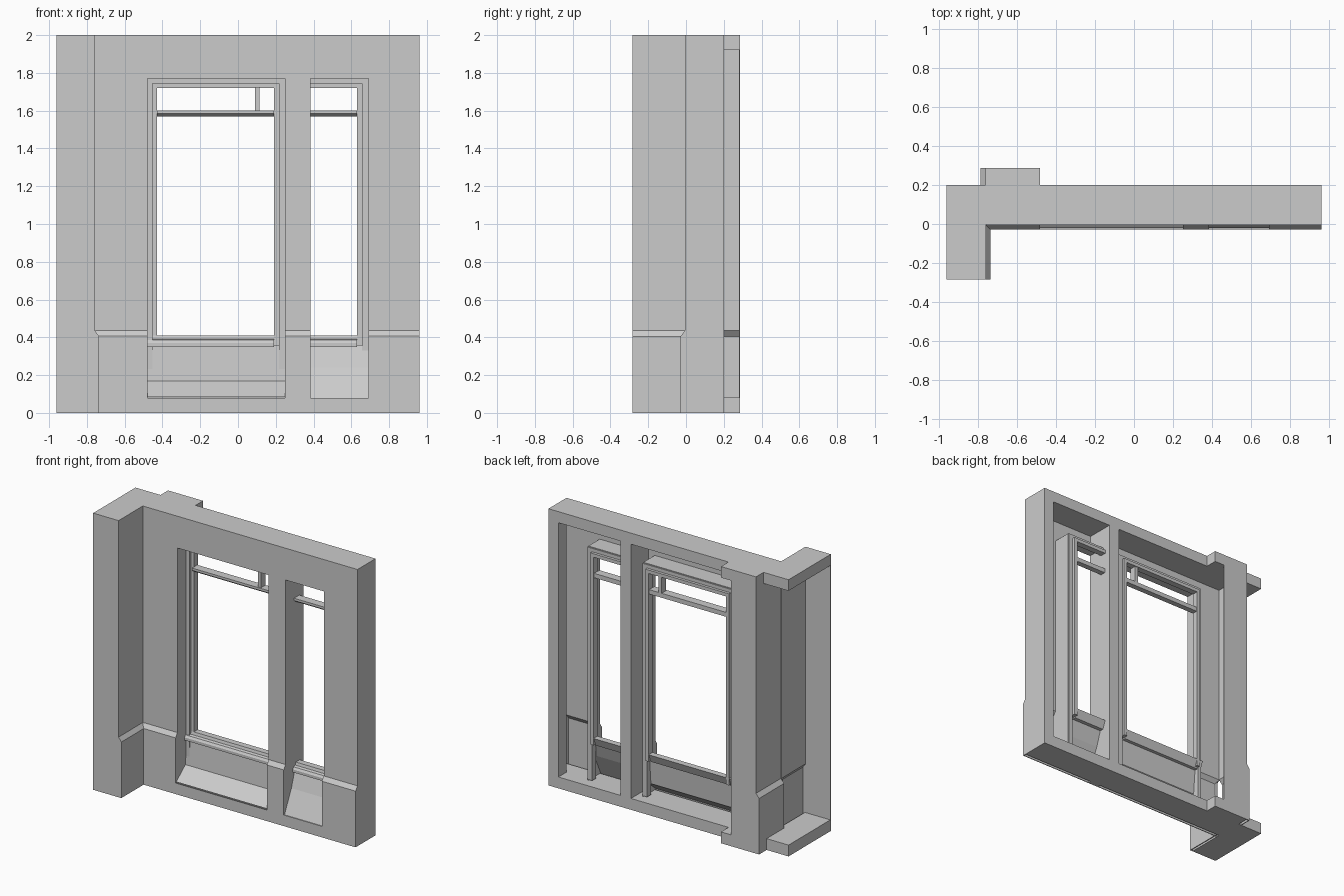
import bpy, bmesh

if "Cube" in bpy.data.objects:
    bpy.data.objects.remove(bpy.data.objects["Cube"])

T = 0.006            # thickness of the thin wall skins
LO, HI = 0.405, 0.435  # plinth chamfer heights


def finish(name, bm):
    bmesh.ops.recalc_face_normals(bm, faces=bm.faces)
    me = bpy.data.meshes.new(name)
    bm.to_mesh(me)
    bm.free()
    ob = bpy.data.objects.new(name, me)
    bpy.context.collection.objects.link(ob)
    return ob


def prism(name, pts, lo, hi, axis="x"):
    """Extrude a closed profile: (y,z) along x, or (x,z) along y."""
    bm = bmesh.new()
    put = (lambda p, d: (d, p[0], p[1])) if axis == "x" else (lambda p, d: (p[0], d, p[1]))
    a = [bm.verts.new(put(p, lo)) for p in pts]
    b = [bm.verts.new(put(p, hi)) for p in pts]
    bm.faces.new(a)
    bm.faces.new(b[::-1])
    n = len(pts)
    for i in range(n):
        j = (i + 1) % n
        bm.faces.new((a[i], b[i], b[j], a[j]))
    return finish(name, bm)


def box(name, x0, x1, y0, y1, z0, z1):
    return prism(name, [(y0, z0), (y1, z0), (y1, z1), (y0, z1)], x0, x1)


def plinth_profile(low, high, back, z0=0.0, z1=2.0):
    """Outline whose front edge steps from low to high at the plinth."""
    return [(low, z0), (low, LO), (high, HI), (high, z1), (back, z1), (back, z0)]


def band(low, high, t):
    """Thin sheet following the plinth step."""
    return [(low, 0), (low, LO), (high, HI), (high, 2),
            (high + t, 2), (high + t, HI), (low + t, LO), (low + t, 0)]


# Front wall skin with two window openings
xs = [-0.755, -0.48, 0.25, 0.385, 0.69, 0.96]
rows = [(-0.025, 0), (-0.025, 0.08), (-0.025, LO), (-0.003, HI), (-0.003, 1.77), (-0.003, 2)]
bm = bmesh.new()
grid = [[bm.verts.new((x, y, z)) for y, z in rows] for x in xs]
for i in range(5):
    for j in range(5):
        if i in (1, 3) and 1 <= j <= 3:
            continue
        bm.faces.new((grid[i][j], grid[i + 1][j], grid[i + 1][j + 1], grid[i][j + 1]))
skin = finish("front_wall", bm)
mod = skin.modifiers.new("thickness", "SOLIDIFY")
mod.thickness = T
mod.offset = 0

# Side wall: front part steps right at the plinth, rear part steps left
prism("side_wall_front", band(-0.735, -0.757, -T), -0.28, 0, "y")
prism("side_wall_rear", band(-0.785, -0.76, T), 0, 0.285, "y")

# Thin end faces of the pier, the rear pilaster and the right end
prism("pier_front", plinth_profile(-0.735, -0.757, -0.96), -0.283, -0.277, "y")
prism("pilaster_back", plinth_profile(-0.785, -0.76, -0.56), 0.28, 0.286, "y")
prism("right_end", plinth_profile(-0.025, -0.003, 0.2), 0.954, 0.96)
box("right_rear_post", 0.88, 0.958, 0.11, 0.2, 0.0, 2.0)

# Top and bottom caps
for tag, z0, z1 in (("bottom", 0.0, 0.082), ("top", 1.92, 2.0)):
    box(tag + "_wall_cap", -0.757, 0.96, -0.003, 0.2, z0, z1)
    box(tag + "_pier_cap", -0.96, -0.757, -0.283, 0.2, z0, z1)
    box(tag + "_pilaster_cap", -0.76, -0.48, 0.2, 0.286, z0, z1)

# Pillar between the windows
prism("centre_pillar", plinth_profile(-0.025, -0.003, 0.2), 0.30, 0.385)

# Window reveals
for tag, x0 in (("left", -0.48 - T), ("middle", 0.25), ("right", 0.69)):
    prism(tag + "_reveal", plinth_profile(-0.025, -0.003, 0.13, 0.08, 1.77), x0, x0 + T)

# Windows: stepped jambs, head, transom, sill and apron panel
# (name, outer left, outer right, inner left, inner right, panel section)
windows = [
    ("left_window", -0.48, 0.25, -0.43, 0.19, [(-0.02, 0.085), (0.085, 0.17), (0.10, 0.36)]),
    ("right_window", 0.385, 0.69, 0.385, 0.63, [(-0.02, 0.075), (0.06, 0.24), (0.10, 0.36)]),
]
for name, a, b, c, d, sec in windows:
    for side, o, i in (("left", a, c), ("right", b, d)):
        if o == i:
            continue
        m = o + (i - o) * 0.55
        box(f"{name}_{side}_casing", min(o, m), max(o, m), 0.09, 0.135, 0.09, 1.77)
        box(f"{name}_{side}_jamb", min(m, i), max(m, i), 0.11, 0.155, 0.36, 1.745)
    box(name + "_soffit", a, b, -0.003, 0.13, 1.77, 1.77 + T)
    box(name + "_head", a, b, 0.09, 0.135, 1.745, 1.77)
    box(name + "_head_rail", c, d, 0.11, 0.155, 1.72, 1.745)
    # transom with a chamfered nose
    prism(name + "_transom", [(0.09, 1.585), (0.11, 1.57), (0.15, 1.57), (0.15, 1.602), (0.09, 1.602)], c, d)
    # sill moulding
    prism(name + "_sill", [(0.075, 0.35), (0.13, 0.35), (0.155, 0.41), (0.11, 0.41),
                           (0.105, 0.39), (0.085, 0.385), (0.075, 0.37)], a, d)
    back = [(y + T, z) for y, z in reversed(sec)]
    prism(name + "_apron", sec + back, a, b)

box("small_mullion", 0.09, 0.115, 0.10, 0.15, 1.60, 1.725)
